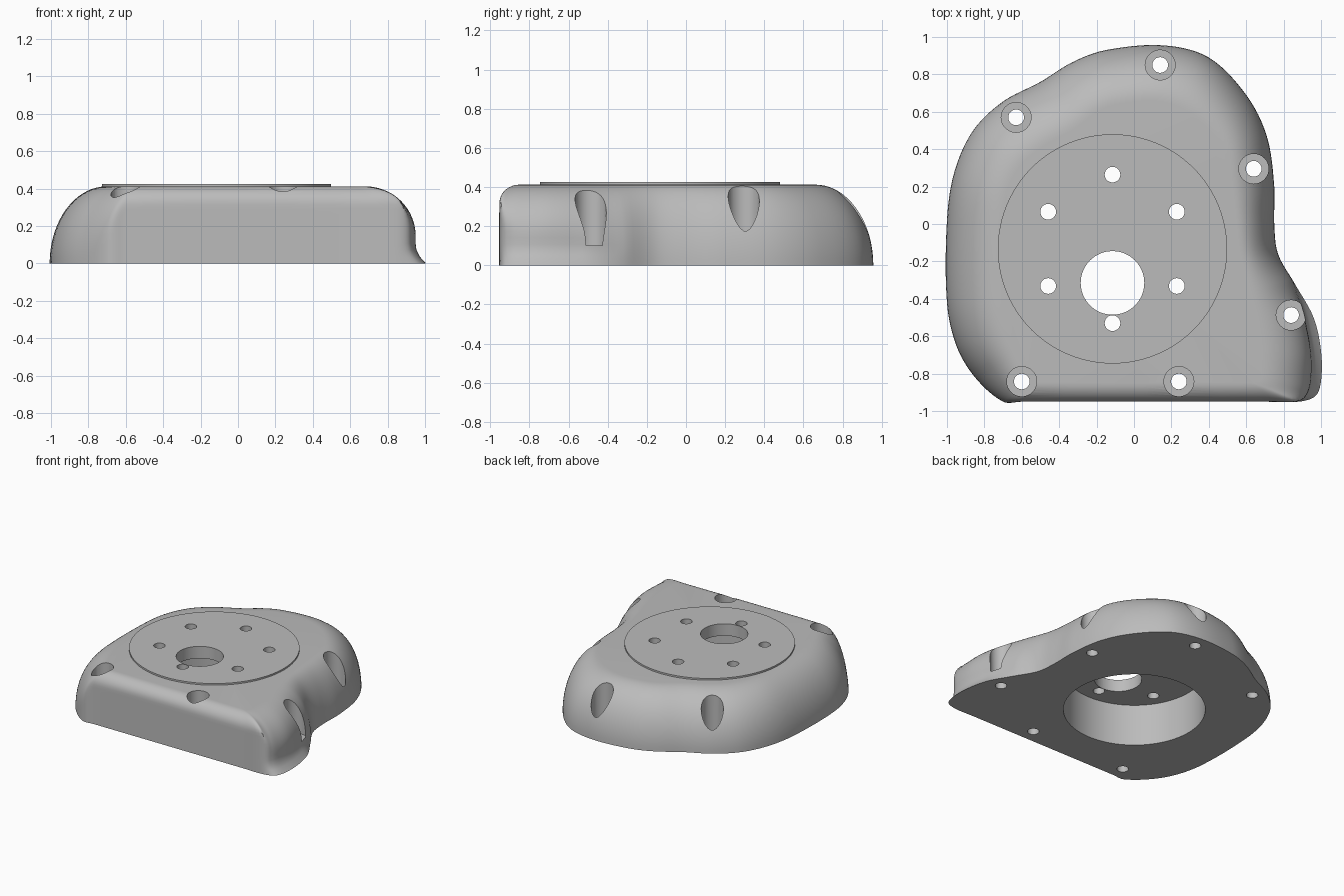
import bpy
import bmesh
from math import sin, cos, pi, sqrt, hypot, radians

if "Cube" in bpy.data.objects:
    bpy.data.objects.remove(bpy.data.objects["Cube"], do_unlink=True)

HEIGHT = 0.412
PLATE_TOP = 0.425
CENTRE = (-0.115, -0.133)

grey = bpy.data.materials.new("cast_grey")
grey.use_nodes = True
GREY = (0.5, 0.5, 0.5, 1)
grey.diffuse_color = GREY
grey.node_tree.nodes["Principled BSDF"].inputs["Base Color"].default_value = GREY

# Outline: base x, base y, top edge x, top edge y, height where the rounding starts
OUTLINE = [
    (-.7, -.95, -.56, -.84, .15), (-.6, -.95, -.52, -.85, .31),
    (.7, -.95, .6, -.85, .31), (.88, -.95, .64, -.85, .31),
    (.97, -.92, .67, -.84, .2), (1, -.84, .68, -.8, .15),
    (1, -.68, .68, -.68, .15), (.96, -.5, .66, -.55, .12),
    (.86, -.32, .62, -.38, .05), (.77, -.16, .57, -.17, 0),
    (.75, 0, .55, 0, 0), (.75, .2, .53, .18, 0),
    (.71, .47, .5, .37, 0), (.6, .69, .41, .5, 0),
    (.4, .89, .27, .61, 0), (.16, .955, .11, .66, 0),
    (-.15, .93, -.1, .64, 0), (-.33, .865, -.2, .6, 0),
    (-.5, .76, -.32, .51, 0), (-.7, .655, -.48, .42, 0),
    (-.86, .5, -.6, .32, 0), (-.96, .28, -.68, .17, 0),
    (-1, .02, -.7, 0, 0), (-1, -.42, -.7, -.38, 0),
    (-.95, -.65, -.68, -.55, 0), (-.85, -.82, -.63, -.7, 0),
]


def smooth_loop(points, steps):
    """Closed smooth curve through the points, spaced by chord length."""
    n = len(points)
    chord = [hypot(points[(i + 1) % n][0] - points[i][0],
                   points[(i + 1) % n][1] - points[i][1]) for i in range(n)]

    def slope(i):
        before, after = points[i - 1], points[(i + 1) % n]
        return [(b - a) / (chord[i - 1] + chord[i]) for a, b in zip(before, after)]

    result = []
    for i in range(n):
        j = (i + 1) % n
        ends = list(zip(points[i], points[j], slope(i), slope(j)))
        for k in range(steps):
            t = k / steps
            h = 3 * t**2 - 2 * t**3
            result.append([a + (b - a) * h
                           + chord[i] * (m * t * (1 - t)**2 - q * t**2 * (1 - t))
                           for a, b, m, q in ends])
    return result


def wall_point(p, z):
    """Point on the wall at height z, with the flared foot on the left side."""
    bx, by, tx, ty, start = p
    start = min(max(start, 0), 0.32)
    if by < -0.3:
        foot = min(max((bx - 0.85) / 0.13, 0), 1)
        bx -= 0.055 * foot * (1 - max(1 - z / 0.1, 0)**2)
    s = min(max((z - start) / (HEIGHT - start), 0), 1)
    inset = 1 - sqrt(1 - s * s)
    return bx + (tx - bx) * inset, by + (ty - by) * inset, z


def make_object(name, bm):
    mesh = bpy.data.meshes.new(name)
    bmesh.ops.recalc_face_normals(bm, faces=bm.faces)
    bm.to_mesh(mesh)
    bm.free()
    mesh.materials.append(grey)
    obj = bpy.data.objects.new(name, mesh)
    bpy.context.collection.objects.link(obj)
    return obj


def cylinders(name, specs):
    """One object of upright cylinders: centre, radius, bottom, top, sides."""
    bm = bmesh.new()
    for (x, y), radius, low, high, sides in specs:
        ring = [bm.verts.new((x + radius * cos(2 * pi * i / sides),
                              y + radius * sin(2 * pi * i / sides), low))
                for i in range(sides)]
        face = bm.faces.new(ring)
        top = bmesh.ops.extrude_face_region(bm, geom=[face], use_keep_orig=True)
        moved = [g for g in top["geom"] if isinstance(g, bmesh.types.BMVert)]
        bmesh.ops.translate(bm, verts=moved, vec=(0, 0, high - low))
    return make_object(name, bm)


def cut(obj, cutter):
    mod = obj.modifiers.new("cut", "BOOLEAN")
    mod.operation = "DIFFERENCE"
    mod.solver = "EXACT"
    mod.object = cutter
    bpy.context.view_layer.objects.active = obj
    bpy.ops.object.modifier_apply(modifier=mod.name)


# Cover body: rings lofted from the base outline to the rounded top
loop = smooth_loop(OUTLINE, 6)
bm = bmesh.new()
ROWS = 18
rings = [[bm.verts.new(wall_point(p, HEIGHT * sin(pi / 2 * r / ROWS))) for p in loop]
         for r in range(ROWS + 1)]
for low, high in zip(rings, rings[1:]):
    for i in range(len(loop)):
        j = (i + 1) % len(loop)
        bm.faces.new((low[i], low[j], high[j], high[i]))
bm.faces.new(rings[0][::-1])
bm.faces.new(rings[-1])
body = make_object("cover_body", bm)

# Round raised plate on top
plate = cylinders("top_plate", [(CENTRE, 0.613, HEIGHT, PLATE_TOP, 96)])

# Cutters: screw pockets and gear recess, then all through holes
screws = [(-.63, .57), (.14, .85), (.64, .295), (.84, -.487), (.24, -.842), (-.6, -.842)]
bolts = [(CENTRE[0] + 0.397 * sin(i * pi / 3), CENTRE[1] + 0.397 * cos(i * pi / 3))
         for i in range(6)]
pockets = cylinders("pocket_cutter",
                    [(c, 0.08, 0.1, 1, 32) for c in screws]
                    + [(CENTRE, 0.51, -0.5, 0.33, 96)])
holes = cylinders("hole_cutter",
                  [(c, 0.042, -0.5, 1, 24) for c in screws + bolts]
                  + [((CENTRE[0], -0.315), 0.17, -0.5, 1, 64)])
cut(body, pockets)
cut(body, holes)
cut(plate, holes)
for cutter in (pockets, holes):
    bpy.data.objects.remove(cutter, do_unlink=True)

# Smooth shading with crisp machined edges
bpy.ops.object.select_all(action="DESELECT")
for obj in (body, plate):
    obj.select_set(True)
bpy.context.view_layer.objects.active = body
bpy.ops.object.shade_smooth_by_angle(angle=radians(30))
